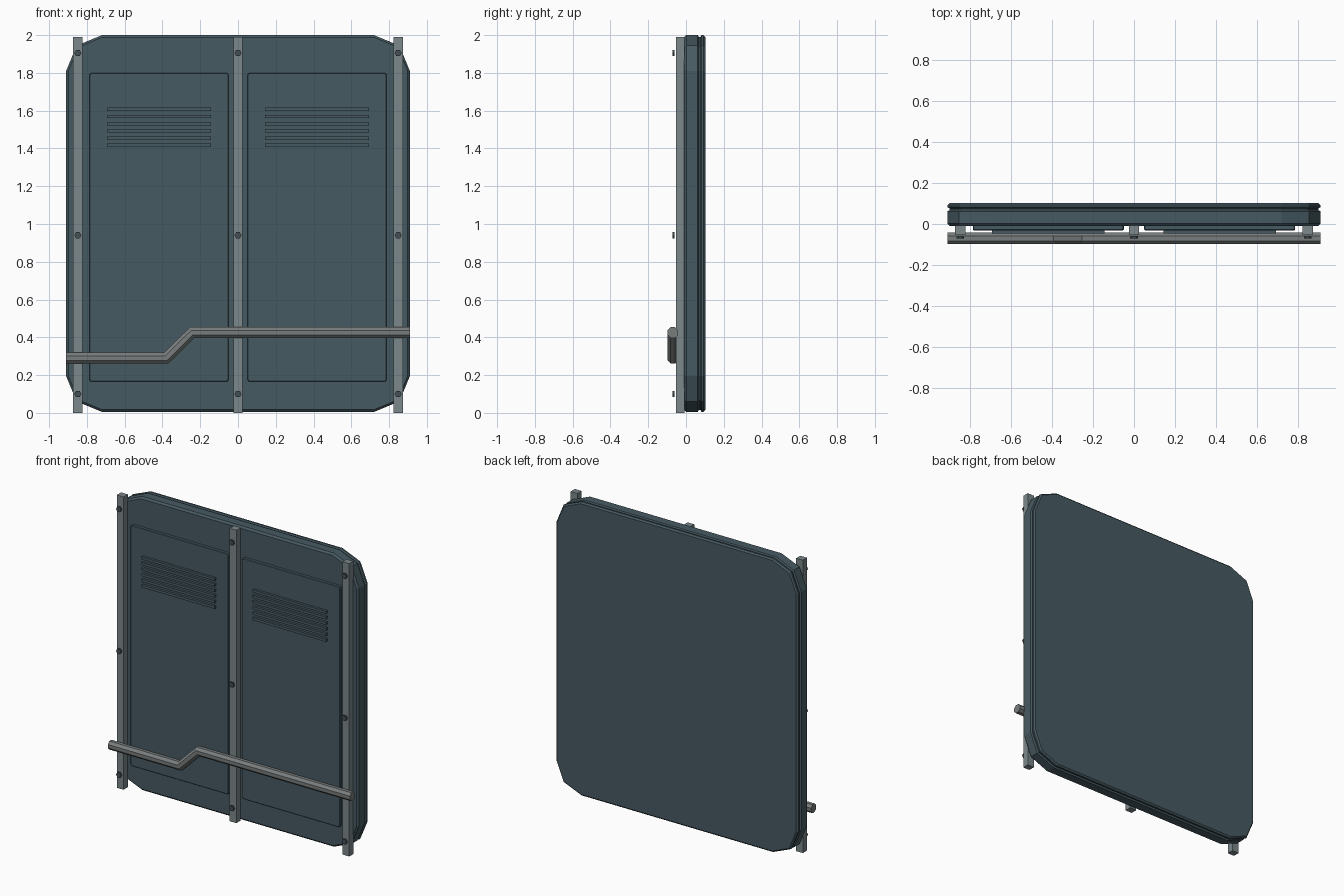
import bpy, bmesh
from math import sin, cos, pi
from mathutils import Vector

cube = bpy.data.objects.get("Cube")
if cube:
    bpy.data.objects.remove(cube, do_unlink=True)


def material(name, rgb):
    m = bpy.data.materials.new(name)
    m.use_nodes = True
    m.diffuse_color = (*rgb, 1)
    m.node_tree.nodes["Principled BSDF"].inputs["Base Color"].default_value = (*rgb, 1)
    return m


BLUE = material("slate blue paint", (0.062, 0.102, 0.122))
STEEL = material("light grey steel", (0.20, 0.245, 0.255))
PIPE = material("pipe grey", (0.19, 0.205, 0.205))
DARK = material("dark bolt metal", (0.055, 0.078, 0.09))


def loft(name, rings, mat):
    """Skin a row of equal rings and cap both ends."""
    bm = bmesh.new()
    rows = [[bm.verts.new(p) for p in ring] for ring in rings]
    n = len(rows[0])
    for a, b in zip(rows, rows[1:]):
        for i in range(n):
            j = (i + 1) % n
            bm.faces.new((a[i], a[j], b[j], b[i]))
    bm.faces.new(rows[0])
    bm.faces.new(rows[-1])
    bmesh.ops.recalc_face_normals(bm, faces=bm.faces)
    mesh = bpy.data.meshes.new(name)
    bm.to_mesh(mesh)
    bm.free()
    mesh.materials.append(mat)
    obj = bpy.data.objects.new(name, mesh)
    bpy.context.collection.objects.link(obj)
    return obj


def rounded(x0, x1, z0, z1, r, y, steps=2):
    """Rectangle facing the front, with corners of a few straight steps."""
    pts = []
    corners = [(x1 - r, z1 - r), (x0 + r, z1 - r), (x0 + r, z0 + r), (x1 - r, z0 + r)]
    for k, (cx, cz) in enumerate(corners):
        for s in range(steps + 1):
            a = (k + s / steps) * pi / 2
            pts.append((cx + r * cos(a), y, cz + r * sin(a)))
    return pts


def box(name, x0, x1, y0, y1, z0, z1, mat):
    rings = [[(x0, y, z0), (x1, y, z0), (x1, y, z1), (x0, y, z1)] for y in (y0, y1)]
    return loft(name, rings, mat)


# Main panel: edge profile as (depth, inset), with a seam near the back
profile = [(-0.01, 0.012), (0.002, 0), (0.062, 0), (0.068, 0.01),
           (0.076, 0.01), (0.082, 0), (0.093, 0), (0.102, 0.01)]
loft("main_panel", [rounded(-0.91 + d, 0.91 - d, 0.005 + d, 2 - d, 0.19 - d, y)
                    for y, d in profile], BLUE)

# Door plates with louvre slats
for side, label in ((-1, "right"), (1, "left")):
    x0, x1 = sorted((side * 0.05, side * 0.787))
    loft(label + "_door_plate",
         [rounded(x0 + d, x1 - d, 0.165 + d, 1.8 - d, 0.012, y)
          for y, d in ((-0.008, 0), (-0.028, 0), (-0.031, 0.003))], BLUE)
    x0, x1 = sorted((side * 0.143, side * 0.693))
    for i in range(6):
        z = 1.607 - i * 0.038
        box(f"{label}_louvre_slat_{i + 1}", x0, x1, -0.047, -0.03, z - 0.009, z + 0.009, BLUE)

# Upright rails with hexagonal bolts
for x, label in ((-0.848, "right"), (0, "middle"), (0.848, "left")):
    box(label + "_rail", x - 0.025, x + 0.025, -0.053, -0.008, 0, 1.99, STEEL)
    for z, height in ((0.1, "lower"), (0.94, "centre"), (1.905, "upper")):
        rings = [[(x + 0.019 * cos(k * pi / 3), y, z + 0.019 * sin(k * pi / 3))
                  for k in range(6)] for y in (-0.072, -0.061)]
        loft(f"{label}_{height}_bolt", rings, DARK)

# Octagonal pipe with mitred bends
path = [Vector(p) for p in ((-0.91, -0.07, 0.29), (-0.38, -0.07, 0.29),
                            (-0.243, -0.07, 0.425), (0.91, -0.07, 0.425))]
dirs = [(b - a).normalized() for a, b in zip(path, path[1:])]
rings = []
for i, p in enumerate(path):
    before, after = dirs[max(i - 1, 0)], dirs[min(i, len(dirs) - 1)]
    tangent = (before + after).normalized()
    mitre = Vector((-tangent.z, 0, tangent.x)) / tangent.dot(before)
    angles = [(k + 0.5) * pi / 4 for k in range(8)]
    rings.append([p + 0.031 * (Vector((0, cos(a), 0)) + mitre * sin(a)) for a in angles])
loft("handrail_pipe", rings, PIPE)
